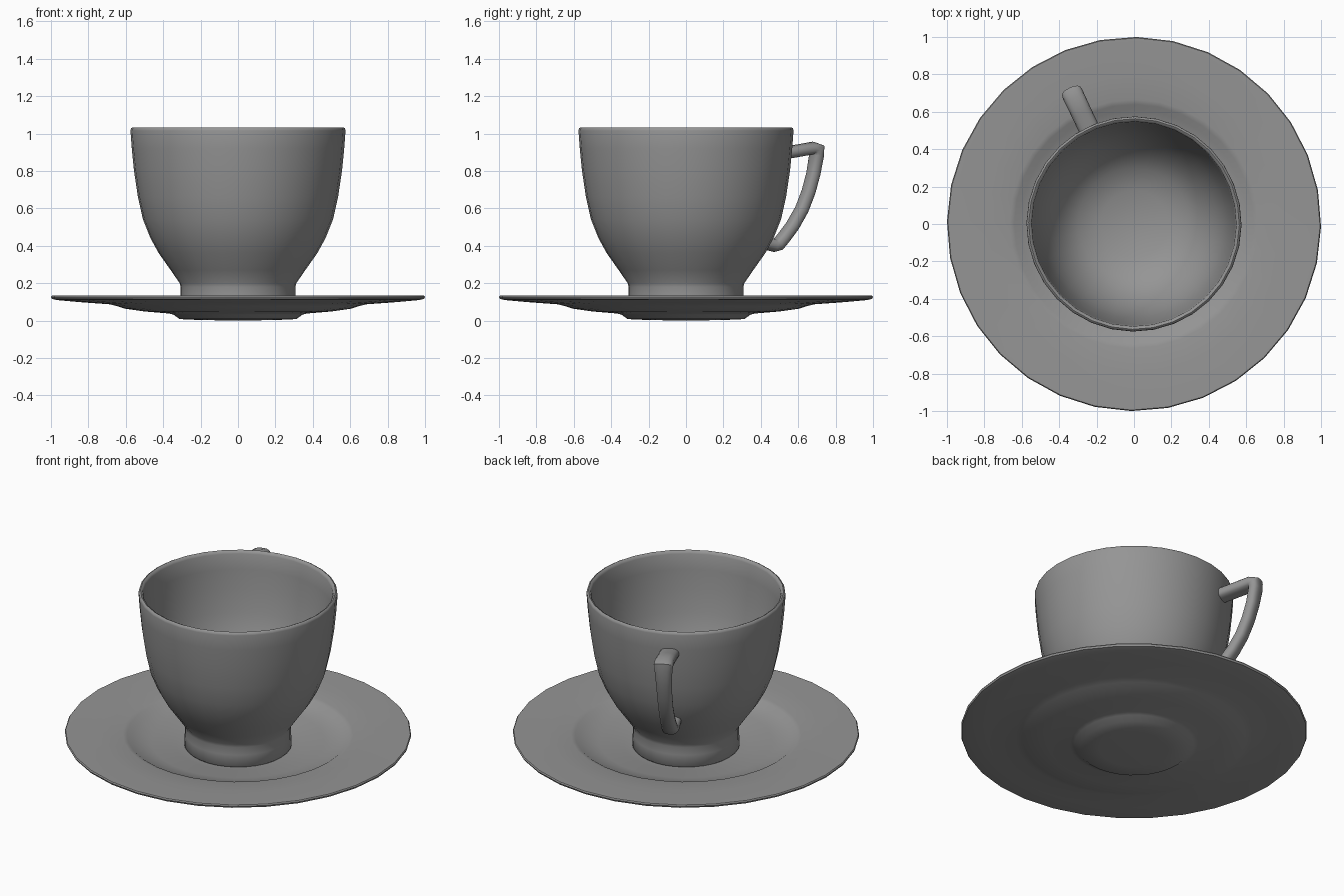
import bpy, bmesh
from math import sin, cos, pi, radians
from mathutils import Vector

if "Cube" in bpy.data.objects:
    bpy.data.objects.remove(bpy.data.objects["Cube"])

SEGMENTS = 32
TWIST = radians(-0.8)

grey = bpy.data.materials.new("dark_grey")
grey.diffuse_color = (0.3, 0.3, 0.3, 1)
grey.use_nodes = True
grey.node_tree.nodes["Principled BSDF"].inputs["Base Color"].default_value = grey.diffuse_color


def finish(bm, name, angle=50):
    bmesh.ops.recalc_face_normals(bm, faces=bm.faces[:])
    mesh = bpy.data.meshes.new(name)
    bm.to_mesh(mesh)
    bm.free()
    mesh.materials.append(grey)
    obj = bpy.data.objects.new(name, mesh)
    bpy.context.collection.objects.link(obj)
    bpy.ops.object.select_all(action='DESELECT')
    obj.select_set(True)
    bpy.context.view_layer.objects.active = obj
    bpy.ops.object.shade_smooth_by_angle(angle=radians(angle))
    return obj


def bridge(bm, rings):
    for a, b in zip(rings, rings[1:]):
        n = len(a)
        for i in range(n):
            j = (i + 1) % n
            bm.faces.new((a[i], a[j], b[j], b[i]))


def lathe(name, profile):
    """Closed solid: profile of (radius, z), each end closed by a fan to the axis."""
    bm = bmesh.new()
    angles = [TWIST + 2 * pi * i / SEGMENTS for i in range(SEGMENTS)]
    rings = [[bm.verts.new((r * cos(a), r * sin(a), z)) for a in angles] for r, z in profile[1:-1]]
    bridge(bm, rings)
    for ring, (_, z) in ((rings[0], profile[0]), (rings[-1], profile[-1])):
        tip = bm.verts.new((0, 0, z))
        for i in range(SEGMENTS):
            bm.faces.new((tip, ring[i], ring[(i + 1) % SEGMENTS]))
    return finish(bm, name)


# Saucer: foot, stepped underside, thin rim, recessed well
lathe("saucer", [
    (0, 0.0), (0.20, 0.003), (0.312, 0.008), (0.345, 0.032), (0.37, 0.038),
    (0.50, 0.049), (0.605, 0.064), (0.645, 0.077), (0.685, 0.087), (0.85, 0.099), (0.97, 0.110),
    (0.995, 0.116), (1.0, 0.127), (0.995, 0.134), (0.97, 0.134), (0.80, 0.127), (0.665, 0.122),
    (0.64, 0.116), (0.61, 0.095), (0.50, 0.075), (0.36, 0.060), (0.32, 0.052), (0, 0.047)])

# Cup: foot ring, flared bowl, rounded lip, hollow inside
lathe("cup", [
    (0, 0.05), (0.30, 0.05), (0.310, 0.06), (0.307, 0.13), (0.307, 0.18), (0.312, 0.20),
    (0.36, 0.27), (0.425, 0.362), (0.47, 0.445), (0.508, 0.54), (0.535, 0.66), (0.556, 0.80),
    (0.568, 0.92), (0.575, 1.015), (0.572, 1.028), (0.563, 1.033), (0.553, 1.028), (0.547, 1.015),
    (0.540, 0.92), (0.528, 0.80), (0.506, 0.66), (0.478, 0.55), (0.438, 0.46), (0.38, 0.37),
    (0.30, 0.30), (0.18, 0.255), (0, 0.245)])

# Handle: rounded section swept along (radius, z, half width), ends buried in the wall
path = [(0.55, 0.891, 0.056), (0.66, 0.908, 0.056), (0.745, 0.922, 0.057), (0.772, 0.913, 0.057),
        (0.772, 0.883, 0.052), (0.753, 0.785, 0.046), (0.725, 0.69, 0.044), (0.685, 0.595, 0.043),
        (0.63, 0.507, 0.044), (0.575, 0.44, 0.046), (0.545, 0.408, 0.048), (0.52, 0.402, 0.050),
        (0.444, 0.42, 0.050)]
direction = radians(115.3)
out = Vector((cos(direction), sin(direction), 0))
side = Vector((-sin(direction), cos(direction), 0))
pts = [out * r + Vector((0, 0, z)) for r, z, _ in path]


def soft(v):
    return abs(v) ** 0.8 * (1 if v > 0 else -1)


bm = bmesh.new()
rings = []
for k, p in enumerate(pts):
    t_in = (p - pts[max(k - 1, 0)]).normalized()
    t_out = (pts[min(k + 1, len(pts) - 1)] - p).normalized()
    tangent = (t_in + t_out).normalized()
    normal = side.cross(tangent)
    reach = 0.034 / max(tangent.dot(t_in), tangent.dot(t_out))
    rings.append([bm.verts.new(p + side * path[k][2] * soft(cos(a)) + normal * reach * soft(sin(a)))
                  for a in (2 * pi * i / 16 for i in range(16))])
bridge(bm, rings)
bm.faces.new(rings[0])
bm.faces.new(rings[-1])
finish(bm, "handle")
